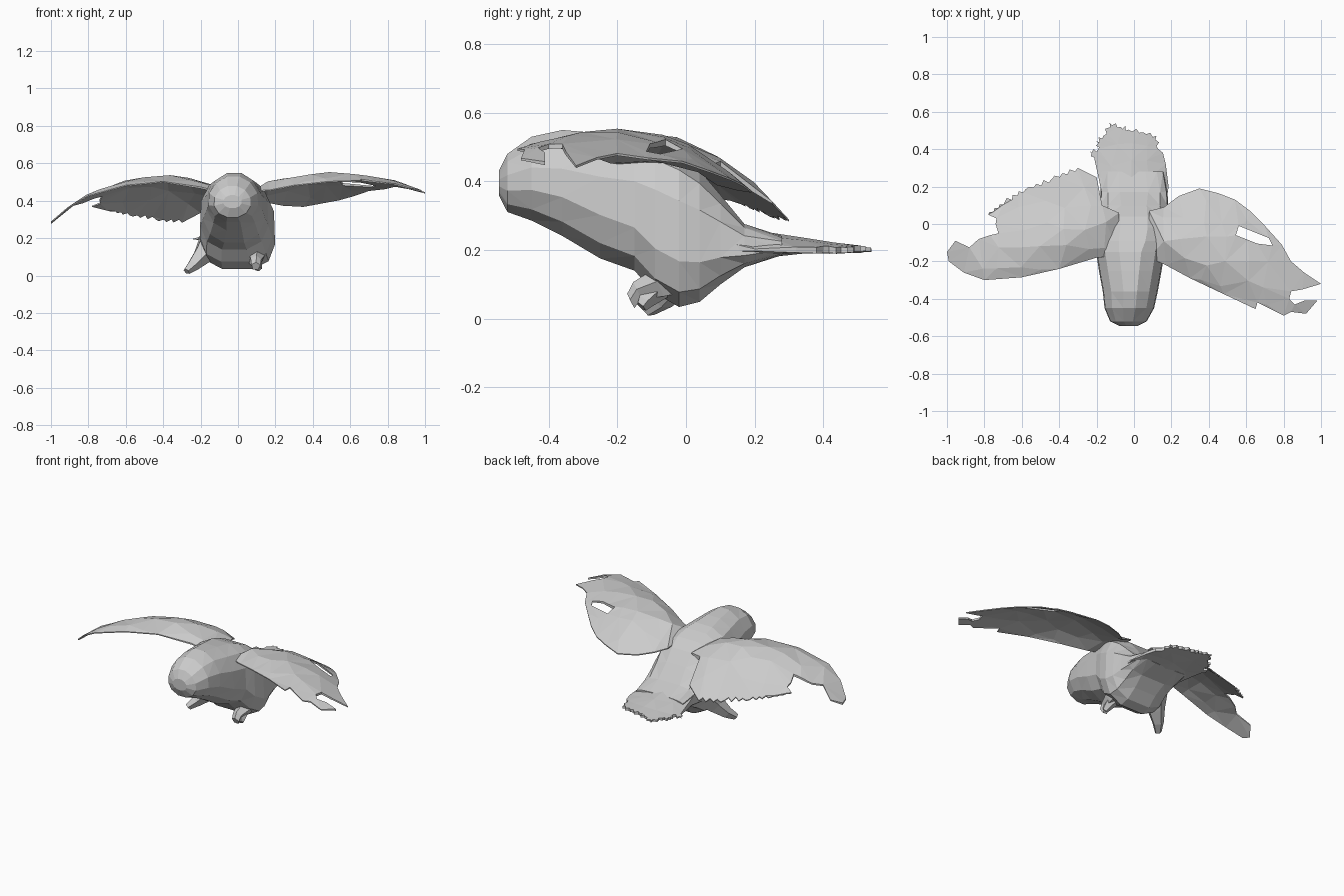
import bpy, bmesh, math, random
from mathutils import Vector
from mathutils.geometry import delaunay_2d_cdt

if "Cube" in bpy.data.objects:
    bpy.data.objects.remove(bpy.data.objects["Cube"])

random.seed(4)


def add_object(name, bm):
    bmesh.ops.recalc_face_normals(bm, faces=bm.faces)
    mesh = bpy.data.meshes.new(name)
    bm.to_mesh(mesh)
    bm.free()
    bpy.context.collection.objects.link(bpy.data.objects.new(name, mesh))


def lerp_table(rows, key):
    """Interpolate rows (key, a, b, ...) linearly."""
    if key <= rows[0][0]:
        return rows[0][1:]
    for a, b in zip(rows, rows[1:]):
        if key <= b[0]:
            t = (key - a[0]) / (b[0] - a[0])
            return [p + (q - p) * t for p, q in zip(a[1:], b[1:])]
    return rows[-1][1:]


def fray(points, first, last, teeth, depth):
    """Split the outline sides first..last into ragged feather teeth."""
    out = []
    for i, p in enumerate(points):
        out.append(p)
        if first <= i < last:
            q = points[i + 1]
            d = (Vector(q) - Vector(p))
            n = Vector((-d.y, d.x)).normalized()
            for k in range(1, teeth):
                side = depth if k % 2 else -depth
                v = Vector(p) + d * k / teeth + n * side * random.uniform(0.4, 1)
                out.append((v.x, v.y))
    return out


def inside(p, poly):
    hit = False
    for a, b in zip(poly, poly[1:] + poly[:1]):
        if (a[1] > p.y) != (b[1] > p.y):
            if p.x < a[0] + (b[0] - a[0]) * (p.y - a[1]) / (b[1] - a[1]):
                hit = not hit
    return hit


def feather_sheet(name, outline, height, step, hole=()):
    """Thin faceted shell over a flat outline; height(x, y) gives mid z and thickness."""
    pts, edges = [], []
    for loop in (outline, hole):
        n, m = len(pts), len(loop)
        pts += [Vector(p) for p in loop]
        edges += [(n + k, n + (k + 1) % m) for k in range(m)]
    xs, ys = [p.x for p in pts], [p.y for p in pts]
    rim = list(pts)
    for i in range(int((max(xs) - min(xs)) / step) + 1):
        for j in range(int((max(ys) - min(ys)) / step) + 1):
            p = Vector((min(xs) + (i + random.uniform(.3, .7)) * step,
                        min(ys) + (j + random.uniform(.3, .7)) * step))
            if inside(p, outline) and min((p - e).length for e in rim) > step * 0.35:
                pts.append(p)
    v2, _, tris, _, _, _ = delaunay_2d_cdt(pts, edges, [], 0, 1e-5)
    bm = bmesh.new()
    top, low, sides = {}, {}, set()
    for t in tris:
        mid = sum((v2[i] for i in t), Vector((0, 0))) / len(t)
        if not inside(mid, outline) or inside(mid, list(hole)):
            continue
        for i in t:
            if i not in top:
                x, y = v2[i]
                z, th = height(x, y)
                top[i] = bm.verts.new((x, y, z + th / 2))
                low[i] = bm.verts.new((x, y, z - th / 2))
        sides.update((t[k], t[(k + 1) % len(t)]) for k in range(len(t)))
        bm.faces.new([top[i] for i in t])
        bm.faces.new([low[i] for i in reversed(t)])
    for a, b in sides:
        if (b, a) not in sides:
            bm.faces.new((top[b], top[a], low[a], low[b]))
    add_object(name, bm)


def loft(name, rings):
    bm = bmesh.new()
    loops = [[bm.verts.new(p) for p in r] for r in rings]
    n = len(loops[0])
    for a, b in zip(loops, loops[1:]):
        for k in range(n):
            bm.faces.new((a[k], a[(k + 1) % n], b[(k + 1) % n], b[k]))
    bm.faces.new(loops[0])
    bm.faces.new(loops[-1])
    bmesh.ops.triangulate(bm, faces=bm.faces)
    add_object(name, bm)


# Head and body: y, centre x, half width, low z, high z, squareness
body = [(-.545, -.03, .05, .36, .43, 1), (-.52, -.03, .10, .31, .48, 1),
        (-.45, -.025, .135, .285, .53, 1), (-.36, -.02, .15, .24, .55, 1),
        (-.25, -.02, .17, .175, .54, .9), (-.15, -.02, .185, .14, .525, .8),
        (-.09, -.01, .195, .075, .505, .7), (-.02, 0, .20, .035, .475, .7),
        (.04, 0, .195, .05, .43, .7), (.10, 0, .185, .10, .36, .7),
        (.17, 0, .18, .15, .275, .6), (.28, -.01, .17, .185, .24, .6)]


def body_ring(y, cx, w, lo, hi, e):
    ring = []
    for k in range(12):
        a = math.tau * (k + .5) / 12
        c, s = math.cos(a), math.sin(a)
        ring.append((cx + w * (1 - .06 * s) * math.copysign(abs(c) ** e, c), y,
                     (lo + hi) / 2 + (hi - lo) / 2 * math.copysign(abs(s) ** e, s) * 1.03))
    return ring


loft("head_and_body", [body_ring(*r) for r in body])


def wing_height(stations):
    """Stations: x, leading y, leading z, trailing y, trailing z, camber, thickness."""
    def height(x, y):
        yl, zl, yt, zt, camber, th = lerp_table(stations, x)
        s = min(1, max(0, (y - yl) / (yt - yl)))
        arch = 4 * s * (1 - s)
        return zl + (zt - zl) * s + camber * arch, .006 + th * arch * (1.2 - s)
    return height


# Wing on the -x side, bent down at the tip
left_outline = [(-.08, -.17), (-.2, -.18), (-.4, -.24), (-.6, -.285), (-.8, -.3), (-.91, -.26),
                (-.99, -.2), (-1, -.15), (-.955, -.09), (-.88, -.125), (-.83, -.08), (-.77, -.06),
                (-.725, -.05), (-.74, .0), (-.735, .03), (-.78, .05), (-.69, .12), (-.58, .185),
                (-.44, .24), (-.3, .3), (-.2, .25), (-.17, .1), (-.08, .06)]
left_stations = [(-1, -.2, .285, -.1, .28, .0, .01), (-.9, -.27, .37, -.11, .36, .015, .01),
                 (-.78, -.3, .435, .04, .37, .03, .015), (-.6, -.285, .48, .18, .325, .08, .02),
                 (-.4, -.24, .50, .26, .29, .105, .03), (-.3, -.21, .49, .3, .285, .105, .035),
                 (-.17, -.18, .46, .26, .33, .07, .05), (-.08, -.17, .44, .06, .44, .03, .05)]
feather_sheet("left_wing", fray(left_outline, 15, 19, 7, .012),
              wing_height(left_stations), .115)

# Wing on the +x side, swept forward with a gap between feathers
right_outline = [(.08, -.18), (.17, -.22), (.3, -.29), (.48, -.375), (.65, -.455), (.66, -.42),
                 (.8, -.49), (.84, -.47), (.92, -.48), (.98, -.41), (.91, -.41), (.86, -.43),
                 (.83, -.4), (.84, -.36), (.9, -.35), (1, -.32), (.91, -.26), (.84, -.2),
                 (.79, -.11), (.7, -.01), (.62, .07), (.54, .13), (.45, .165), (.35, .19),
                 (.24, .15), (.16, .09), (.08, .07)]
right_hole = [(.56, -.01), (.545, -.06), (.61, -.085), (.66, -.105), (.74, -.115), (.72, -.075)]
right_stations = [(.08, -.18, .45, .07, .43, .03, .05), (.17, -.22, .455, .1, .38, .06, .05),
                  (.35, -.31, .49, .19, .37, .09, .035), (.54, -.405, .505, .13, .405, .08, .025),
                  (.7, -.45, .505, 0, .45, .045, .015), (.85, -.48, .485, -.2, .475, .02, .01),
                  (1, -.48, .44, -.3, .44, .005, .005)]
feather_sheet("right_wing", right_outline, wing_height(right_stations), .115, right_hole)

# Tail fan
tail_outline = [(-.16, .1), (.17, .1), (.185, .2), (.17, .32), (.155, .38), (.13, .40),
                (.12, .47), (.05, .49), (-.03, .505), (-.07, .52), (-.13, .54),
                (-.165, .47), (-.2, .44), (-.19, .40), (-.24, .39), (-.21, .34), (-.19, .25)]
tail_profile = [(.1, .225, .11), (.2, .215, .08), (.3, .215, .05), (.42, .208, .025), (.54, .203, .006)]


def tail_height(x, y):
    z, th = lerp_table(tail_profile, y)
    edge = min(1, abs(x + .02) / .2)
    return z - .015 * edge ** 2, .006 + th * (1 - edge) ** .5


feather_sheet("tail", fray(tail_outline, 5, 15, 4, .012), tail_height, .09)

# Legs and feet: x, y, z, radius along each limb
legs = {"left_leg": [(-.13, .02, .19, .09), (-.19, -.03, .11, .055),
                     (-.24, -.07, .055, .035), (-.275, -.11, .022, .02)],
        "right_leg": [(.10, .0, .13, .06), (.10, -.08, .10, .045),
                      (.095, -.14, .08, .03), (.095, -.16, .05, .025)],
        "right_toe": [(.09, -.08, .09, .04), (.105, -.12, .05, .025), (.11, -.13, .035, .018)]}
for name, path in legs.items():
    rings = []
    axis = (Vector(path[-1][:3]) - Vector(path[0][:3])).normalized()
    u = axis.orthogonal().normalized()
    v = axis.cross(u)
    for x, y, z, r in path:
        rings.append([Vector((x, y, z)) + r * (u * math.cos(a) + v * math.sin(a))
                      for a in (math.tau * k / 5 for k in range(5))])
    loft(name, rings)
